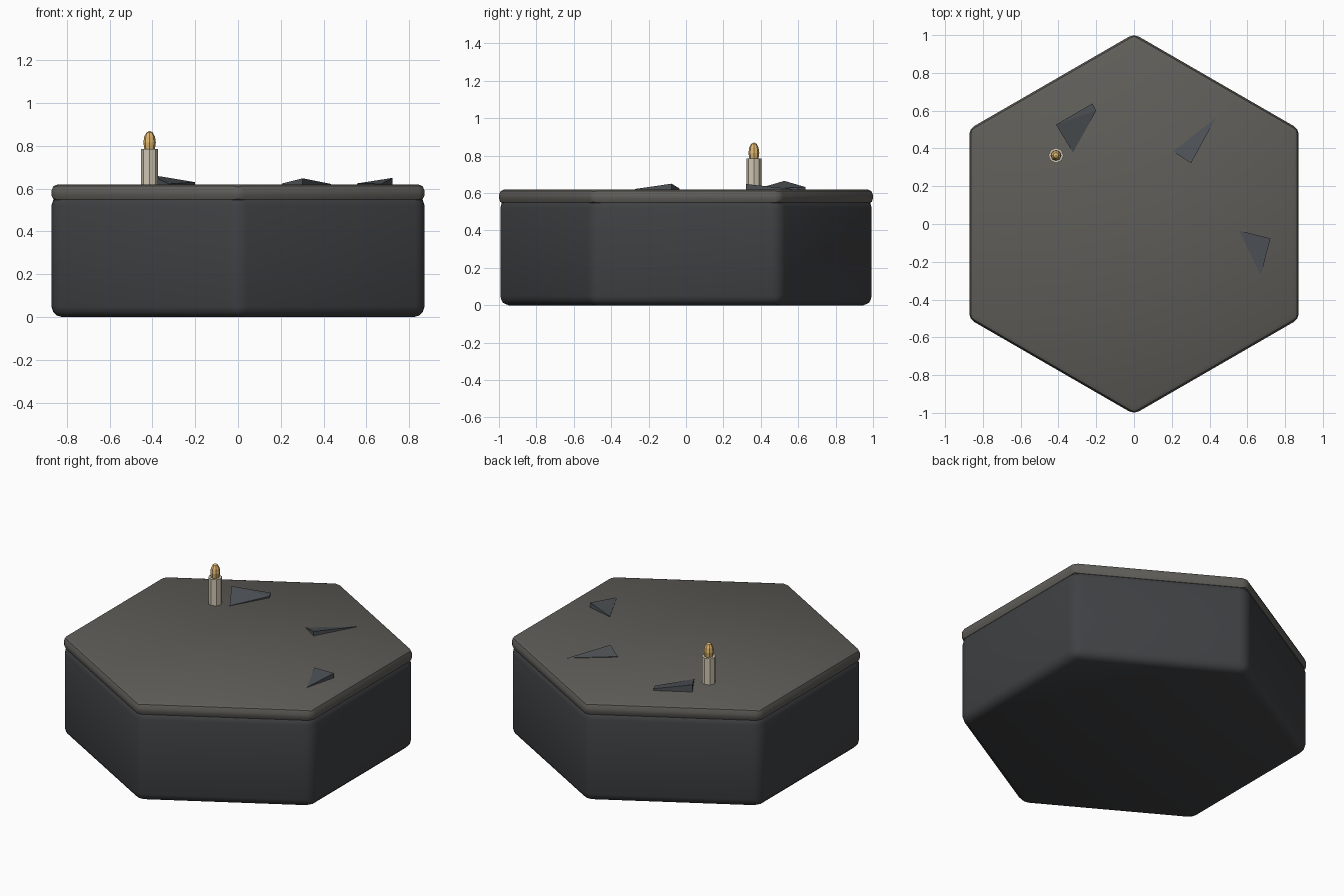
import bpy, bmesh, math

if "Cube" in bpy.data.objects:
    bpy.data.objects.remove(bpy.data.objects["Cube"])


def paint(obj, name, color):
    mat = bpy.data.materials.get(name) or bpy.data.materials.new(name)
    mat.diffuse_color = (*color, 1)
    mat.use_nodes = True
    mat.node_tree.nodes["Principled BSDF"].inputs["Base Color"].default_value = mat.diffuse_color
    obj.data.materials.append(mat)


def hex_slab(name, z0, z1, bevel, segments, color):
    bpy.ops.mesh.primitive_cylinder_add(vertices=6, radius=1.007, depth=z1 - z0,
                                        location=(0, 0, (z0 + z1) / 2))
    obj = bpy.context.object
    obj.name = name
    mod = obj.modifiers.new("round", 'BEVEL')
    mod.width, mod.segments, mod.limit_method = bevel, segments, 'ANGLE'
    bpy.ops.object.modifier_apply(modifier="round")
    bpy.ops.object.shade_smooth_by_angle(angle=math.radians(35))
    paint(obj, name, color)


def shard(name, points):
    # faceted chip: tilted top triangle over a footprint sunk into the cap
    bm = bmesh.new()
    for x, y, z in points:
        bm.verts.new((x, y, z))
        bm.verts.new((x, y, 0.6))
    bmesh.ops.convex_hull(bm, input=bm.verts[:])
    bmesh.ops.recalc_face_normals(bm, faces=bm.faces[:])
    mesh = bpy.data.meshes.new(name)
    bm.to_mesh(mesh)
    bm.free()
    obj = bpy.data.objects.new(name, mesh)
    bpy.context.collection.objects.link(obj)
    paint(obj, "shard", (0.075, 0.085, 0.095))


# Stone tile: body and cap
hex_slab("tile_body", 0, 0.57, 0.05, 3, (0.05, 0.052, 0.056))
hex_slab("tile_cap", 0.54, 0.62, 0.03, 2, (0.115, 0.11, 0.098))

# Broken shards on top
shard("shard_left", [(-0.413, 0.526, 0.665), (-0.22, 0.638, 0.632),
                     (-0.2, 0.6, 0.63), (-0.323, 0.378, 0.622)])
shard("shard_back", [(0.302, 0.322, 0.648), (0.434, 0.563, 0.622), (0.206, 0.384, 0.624)])
shard("shard_right", [(0.722, -0.077, 0.65), (0.672, -0.272, 0.622), (0.556, -0.034, 0.624)])

# Candle
bpy.ops.mesh.primitive_cylinder_add(vertices=8, radius=0.04, depth=0.18,
                                    location=(-0.413, 0.363, 0.695))
candle = bpy.context.object
candle.name = "candle"
paint(candle, "wax", (0.62, 0.56, 0.44))

# Flame
bpy.ops.mesh.primitive_uv_sphere_add(segments=8, ring_count=6, radius=1,
                                     location=(-0.413, 0.363, 0.815))
flame = bpy.context.object
flame.name = "flame"
flame.scale = (0.029, 0.029, 0.055)
paint(flame, "flame", (0.75, 0.48, 0.16))
